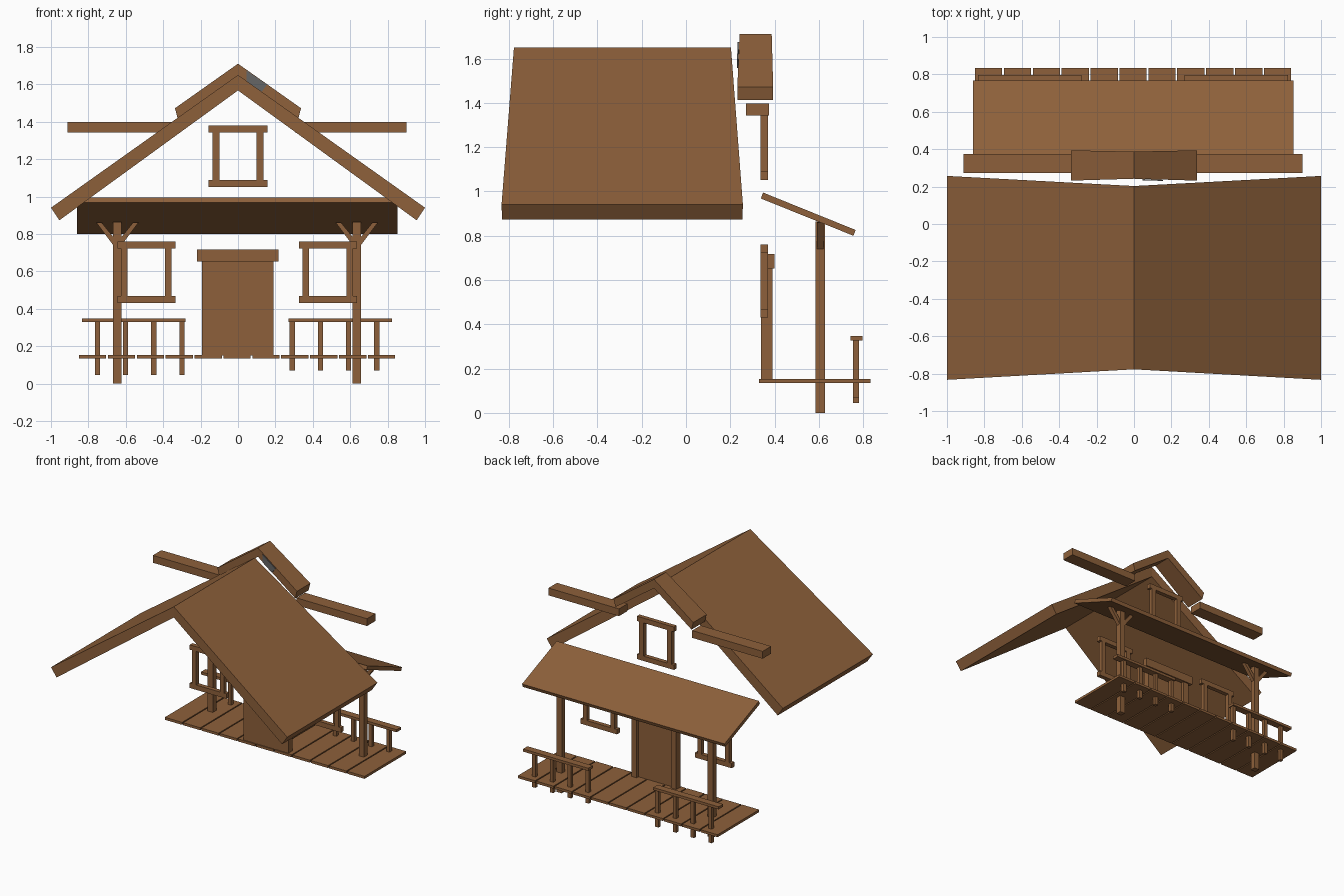
import bpy, bmesh, math
from mathutils import Vector

if "Cube" in bpy.data.objects:
    bpy.data.objects.remove(bpy.data.objects["Cube"])


def material(name, col):
    m = bpy.data.materials.new(name)
    m.diffuse_color = (*col, 1)
    m.use_nodes = True
    m.node_tree.nodes["Principled BSDF"].inputs["Base Color"].default_value = m.diffuse_color
    return m


WOOD = material("brown_wood", (0.27, 0.118, 0.043))
GREY = material("grey_patch", (0.13, 0.13, 0.13))
C = -0.005  # the porch sits a touch left of the roof centre


def finish(name, bm, mat=WOOD):
    bmesh.ops.recalc_face_normals(bm, faces=bm.faces)
    me = bpy.data.meshes.new(name)
    bm.to_mesh(me)
    bm.free()
    me.materials.append(mat)
    ob = bpy.data.objects.new(name, me)
    bpy.context.collection.objects.link(ob)
    return ob


def box(name, x0, x1, y0, y1, z0, z1):
    bm = bmesh.new()
    bmesh.ops.create_cube(bm, size=1)
    for v in bm.verts:
        v.co = Vector(((x0 + x1) / 2 + v.co.x * (x1 - x0),
                       (y0 + y1) / 2 + v.co.y * (y1 - y0),
                       (z0 + z1) / 2 + v.co.z * (z1 - z0)))
    return finish(name, bm)


def slab(name, profile, front, back, mat=WOOD):
    """Extrude an x-z profile along y; front/back give y as a function of |x|."""
    bm = bmesh.new()
    a = [bm.verts.new((x, front(abs(x)), z)) for x, z in profile]
    b = [bm.verts.new((x, back(abs(x)), z)) for x, z in profile]
    bm.faces.new(a)
    bm.faces.new(b[::-1])
    n = len(profile)
    for i in range(n):
        j = (i + 1) % n
        bm.faces.new((a[i], b[i], b[j], a[j]))
    return finish(name, bm)if mat is WOOD else finish(name, bm, mat)


def frame(name, cx, half, post_in, post_out, z0, z1):
    """Window frame: two rails and two side posts."""
    y0, y1 = 0.337, 0.37
    box(name + "_sill", cx - half, cx + half, y0, y1, z0, z0 + 0.037)
    box(name + "_head", cx - half, cx + half, y0, y1, z1 - 0.037, z1)
    for s, side in ((-1, "left"), (1, "right")):
        xs = sorted((cx + s * post_in, cx + s * post_out))
        box(f"{name}_{side}_post", *xs, y0, y1, z0 + 0.037, z1 - 0.037)


# main roof and small ridge cap, each half a slab with flared ends
for s, side in ((-1, "left"), (1, "right")):
    slab(f"main_roof_{side}",
         [(0, 1.65), (s * 1.0, 0.94), (s * 0.955, 0.873), (0, 1.567)],
         lambda x: -0.777 - 0.056 * x, lambda x: 0.203 + 0.054 * x)
    slab(f"ridge_cap_{side}",
         [(0, 1.71), (s * 0.337, 1.472), (s * 0.322, 1.414), (0, 1.642)],
         lambda x: 0.242 - 0.03 * x, lambda x: 0.387 + 0.02 * x)

# grey patch on the front of the cap
slab("grey_patch", [(0.045, 1.674), (0.155, 1.598), (0.125, 1.558), (0.045, 1.614)],
     lambda x: 0.235 - 0.03 * x, lambda x: 0.241 - 0.03 * x, GREY)

# eave beams beside the cap
for s, side in ((-1, "left"), (1, "right")):
    xs = sorted((C + s * 0.31, C + s * 0.907))
    box(f"eave_beam_{side}", *xs, 0.272, 0.375, 1.342, 1.398)

# window frames
frame("gable_window", 0.0, 0.157, 0.1, 0.137, 1.052, 1.38)
frame("left_window", C - 0.485, 0.155, 0.1, 0.135, 0.43, 0.76)
frame("right_window", C + 0.485, 0.155, 0.1, 0.135, 0.43, 0.76)

# door, jambs and lintel
box("door", C - 0.187, C + 0.193, 0.338, 0.368, 0.15, 0.655)
for s, side in ((-1, "left"), (1, "right")):
    xs = sorted((s * 0.145, s * 0.19))
    box(f"door_jamb_{side}", *xs, 0.338, 0.39, 0.15, 0.655)
box("door_lintel", -0.22, 0.216, 0.368, 0.4, 0.652, 0.717)

# sloping porch roof
bm = bmesh.new()
prof = [(0.348, 0.995), (0.766, 0.826), (0.756, 0.8), (0.338, 0.968)]
ends = [[bm.verts.new((x, y, z)) for y, z in prof] for x in (C - 0.857, C + 0.857)]
bm.faces.new(ends[0])
bm.faces.new(ends[1])
for i in range(4):
    j = (i + 1) % 4
    bm.faces.new((ends[0][i], ends[0][j], ends[1][j], ends[1][i]))
finish("porch_roof", bm)

# porch posts with diagonal braces
for s, side in ((-1, "left"), (1, "right")):
    px = C + s * 0.64
    box(f"porch_post_{side}", px - 0.022, px + 0.022, 0.585, 0.627, 0, 0.865)
    for t, where in ((-1, "a"), (1, "b")):
        slab(f"brace_{side}_{where}",
             [(px + t * 0.015, 0.74), (px + t * 0.022, 0.74), (px + t * 0.112, 0.86),
              (px + t * 0.085, 0.862), (px + t * 0.015, 0.775)],
             lambda x: 0.591, lambda x: 0.621)

# deck planks
for i in range(11):
    x = C + (i - 5) * 0.1545
    box(f"deck_plank_{i + 1}", x - 0.0728, x + 0.0728, 0.33, 0.833, 0.134, 0.153)

# railings with balusters
for s, side, low in ((-1, "left", 0.045), (1, "right", 0.07)):
    xs = sorted((C + s * 0.275, C + s * 0.828))
    box(f"hand_rail_{side}", *xs, 0.742, 0.796, 0.328, 0.348)
    for k in range(4):
        x = C + s * (0.295 + k * 0.1505)
        box(f"baluster_{side}_{k + 1}", x - 0.014, x + 0.014, 0.755, 0.782, low, 0.33)
